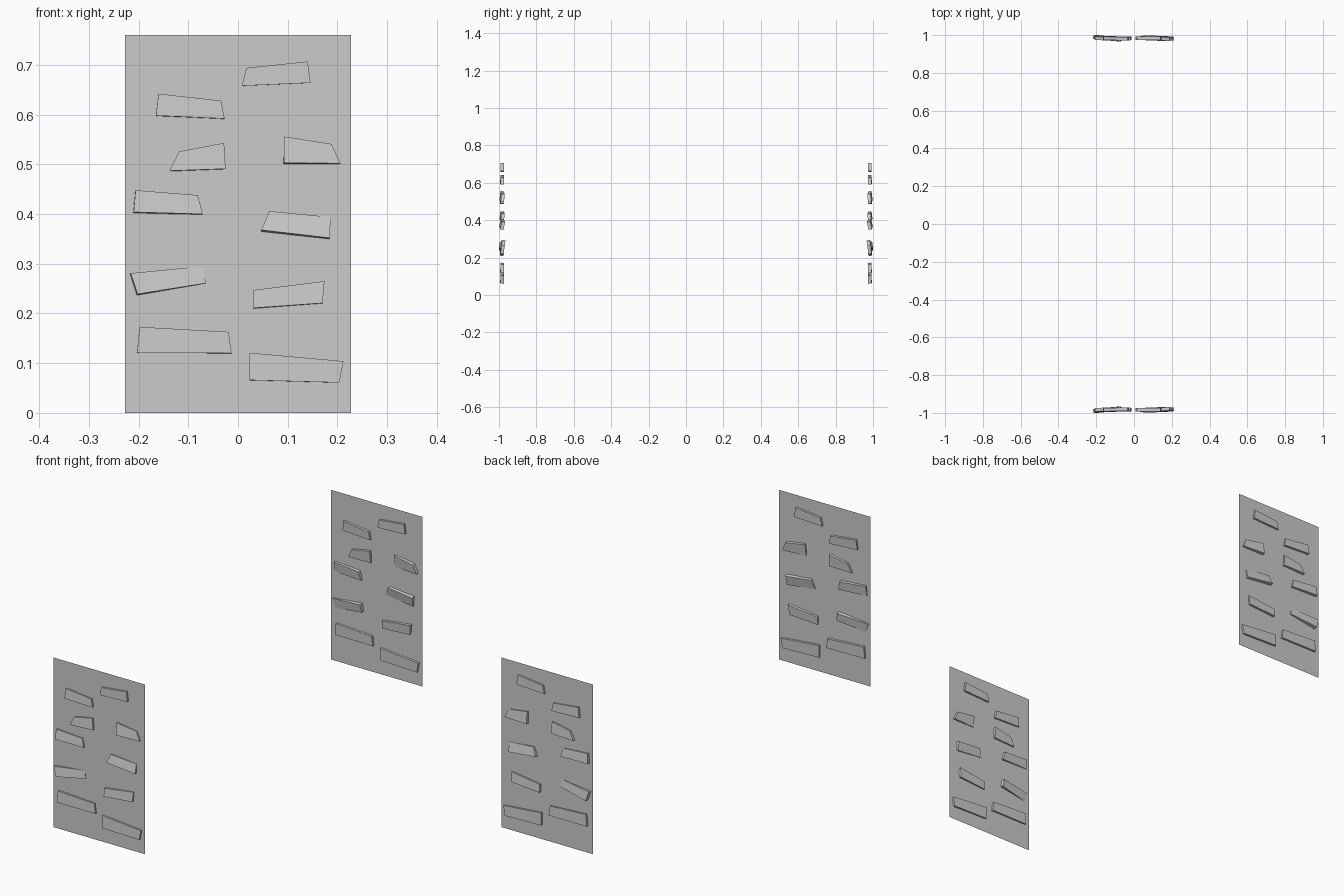
import bpy, bmesh
from mathutils import Vector

if "Cube" in bpy.data.objects:
    bpy.data.objects.remove(bpy.data.objects["Cube"])

WALL_Y, HALF_W, HEIGHT = 0.983, 0.227, 0.76
THICK = 0.018

# Each brick: four outline corners (x, z), backward lean of the top, backward turn of the right end
BRICKS = [
    ([(0.008, 0.658), (0.146, 0.664), (0.140, 0.707), (0.017, 0.694)], 0.02, 0.00),
    ([(-0.165, 0.598), (-0.027, 0.592), (-0.034, 0.628), (-0.160, 0.642)], 0.06, 0.02),
    ([(-0.138, 0.487), (-0.025, 0.491), (-0.028, 0.543), (-0.118, 0.526)], 0.07, 0.02),
    ([(0.093, 0.503), (0.206, 0.502), (0.188, 0.541), (0.093, 0.556)], 0.12, 0.07),
    ([(-0.210, 0.404), (-0.071, 0.400), (-0.081, 0.438), (-0.206, 0.448)], 0.12, 0.05),
    ([(0.047, 0.368), (0.185, 0.352), (0.186, 0.394), (0.063, 0.406)], 0.20, 0.06),
    ([(-0.202, 0.239), (-0.065, 0.261), (-0.071, 0.295), (-0.216, 0.281)], 0.13, 0.08),
    ([(0.031, 0.211), (0.170, 0.221), (0.174, 0.265), (0.031, 0.247)], 0.08, 0.02),
    ([(-0.203, 0.121), (-0.013, 0.120), (-0.019, 0.163), (-0.198, 0.173)], 0.03, 0.01),
    ([(0.023, 0.066), (0.204, 0.061), (0.212, 0.104), (0.023, 0.121)], 0.03, 0.01),
]


def make_object(name, bm):
    mesh = bpy.data.meshes.new(name)
    bmesh.ops.recalc_face_normals(bm, faces=bm.faces)
    bm.to_mesh(mesh)
    bm.free()
    obj = bpy.data.objects.new(name, mesh)
    bpy.context.collection.objects.link(obj)
    return obj


def wall_panel(name, side):
    # Thin single-sheet wall
    bm = bmesh.new()
    corners = [(-HALF_W, 0), (HALF_W, 0), (HALF_W, HEIGHT), (-HALF_W, HEIGHT)]
    bm.faces.new([bm.verts.new((x, side * WALL_Y, z)) for x, z in corners])
    if side > 0:
        bmesh.ops.reverse_faces(bm, faces=bm.faces)
    mesh = bpy.data.meshes.new(name)
    bm.to_mesh(mesh)
    bm.free()
    bpy.context.collection.objects.link(bpy.data.objects.new(name, mesh))


def brick(name, outline, lean, turn, side):
    # Tilted slab that pokes through both faces of the wall
    bm = bmesh.new()
    xc = sum(p[0] for p in outline) / 4
    zc = sum(p[1] for p in outline) / 4
    depth = Vector((-turn, 1, -lean)).normalized() * THICK
    front = [Vector((x, -WALL_Y - THICK / 2 + lean * (z - zc) + turn * (x - xc), z))
             for x, z in outline]
    face = bm.faces.new([bm.verts.new(p) for p in front])
    ext = bmesh.ops.extrude_face_region(bm, geom=[face], use_keep_orig=True)
    moved = [g for g in ext["geom"] if isinstance(g, bmesh.types.BMVert)]
    bmesh.ops.translate(bm, verts=moved, vec=depth)
    # The back wall mirrors the front wall
    for v in bm.verts:
        v.co.y *= -side
    make_object(name, bm)


for label, side in (("front", -1), ("back", 1)):
    wall_panel(label + "_wall", side)
    for i, (outline, lean, turn) in enumerate(BRICKS):
        brick(f"{label}_brick_{i + 1}", outline, lean, turn, side)
